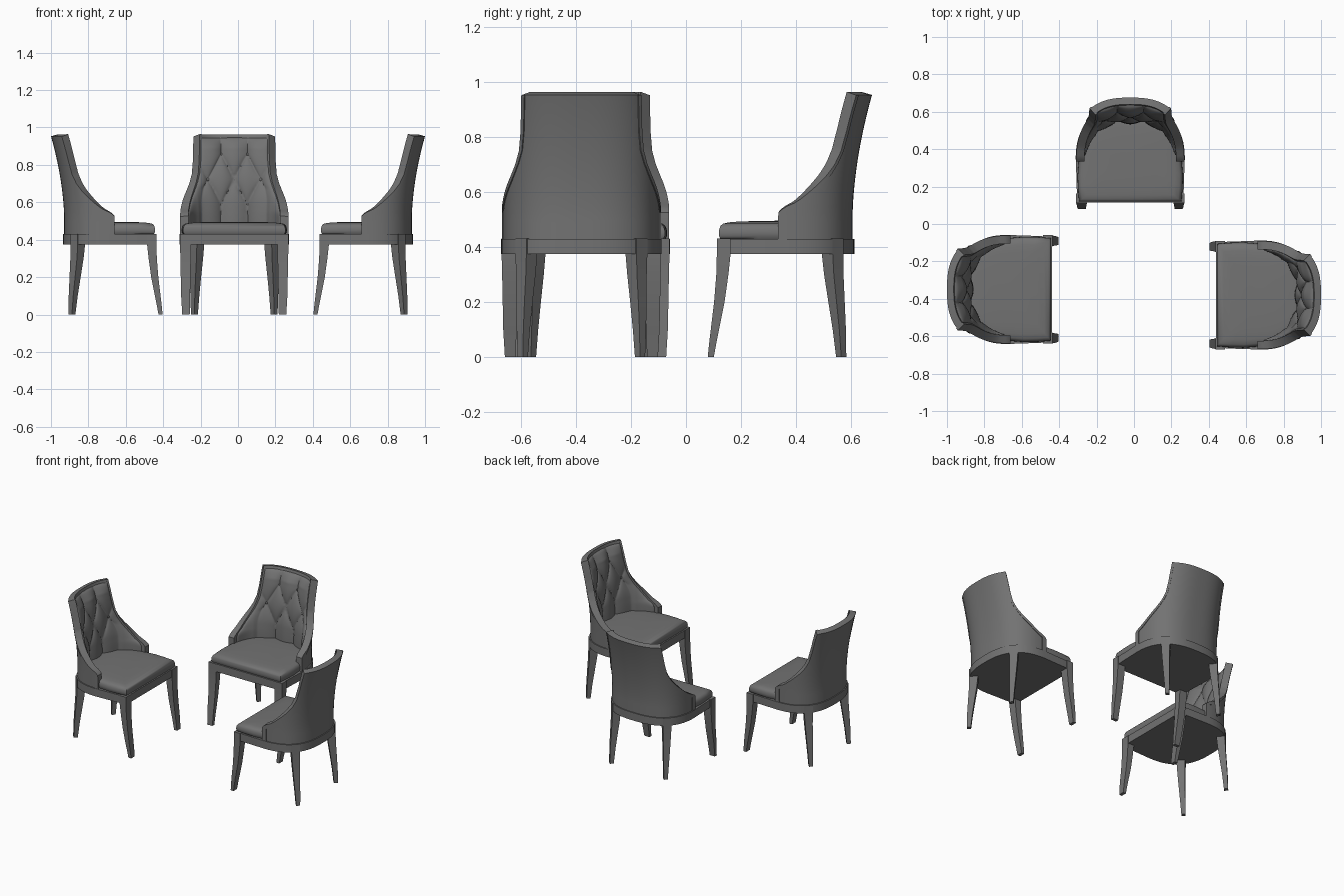
import bpy, bmesh, math
from mathutils import Matrix, Vector

cube = bpy.data.objects.get("Cube")
if cube:
    bpy.data.objects.remove(cube, do_unlink=True)

grey = bpy.data.materials.new("dark grey")
grey.use_nodes = True
COLOUR = (0.17, 0.17, 0.17, 1)
grey.diffuse_color = COLOUR
grey.node_tree.nodes["Principled BSDF"].inputs["Base Color"].default_value = COLOUR

# Position, turn and name of each chair
CHAIRS = [("rear", -0.02, 0.38, 0), ("right", -0.704, -0.35, 90), ("left", 0.704, -0.38, -90)]


def place(name, bm, angle=35):
    """Turn a bmesh into one shaded mesh shared by the three chairs."""
    bmesh.ops.recalc_face_normals(bm, faces=bm.faces)
    mesh = bpy.data.meshes.new(name)
    bm.to_mesh(mesh)
    bm.free()
    mesh.materials.append(grey)
    for i, (label, x, y, turn) in enumerate(CHAIRS):
        ob = bpy.data.objects.new(f"{label}_chair_{name}", mesh)
        bpy.context.collection.objects.link(ob)
        ob.location = (x, y, 0)
        ob.rotation_euler.z = math.radians(turn)
        if i == 0:
            bpy.ops.object.select_all(action="DESELECT")
            ob.select_set(True)
            bpy.context.view_layer.objects.active = ob
            bpy.ops.object.shade_smooth_by_angle(angle=math.radians(angle))


def loft(bm, rings):
    """Join closed rings into a solid; the ends are closed by zipping both halves."""
    rows = [[bm.verts.new(p) for p in ring] for ring in rings]
    m = len(rows[0])
    for a, b in zip(rows, rows[1:]):
        for i in range(m):
            j = (i + 1) % m
            bm.faces.new((a[i], a[j], b[j], b[i]))
    for row in (rows[0], rows[-1]):
        for i in range(m // 2 - 1):
            bm.faces.new((row[i], row[i + 1], row[m - 2 - i], row[m - 1 - i]))


def lerp(table, z):
    if z <= table[0][0]:
        return table[0][1]
    for (z0, a), (z1, b) in zip(table, table[1:]):
        if z <= z1:
            return a + (b - a) * (z - z0) / (z1 - z0)
    return table[-1][1]


# Angle at which the wrap-around back stops, by height
EDGE = [(.43, 0), (.53, 0), (.545, 2), (.565, 9), (.59, 15), (.62, 22), (.66, 31),
        (.70, 38), (.75, 43), (.82, 45), (.96, 46)]
TOP, BASE, POWER = 0.953, 0.43, 0.77


def wrap(deg, z, d=0.0):
    """Point on the curved back, d inward from its outer face."""
    c, s = math.cos(math.radians(deg)), max(0, math.sin(math.radians(deg)))
    h = max(0, z - 0.5) / 0.45
    x = math.copysign((0.285 - d) * abs(c) ** POWER, c)
    y = -0.045 + (0.27 - d) * s ** POWER + 0.07 * h ** 1.8
    return Vector((x, y, z + d * 0.28 * h ** 0.8))


def levels(z0, z1, n):
    return [z0 + (z1 - z0) * i / n for i in range(n + 1)]


def band(a, b, z, outer, inner, n):
    """Closed section between two depths of the back, from angle a to b."""
    angles = levels(a, b, n)
    return ([wrap(t, z, outer) for t in angles]
            + [wrap(t, z, inner(t, z) if callable(inner) else inner) for t in reversed(angles)])


# Back shell
bm = bmesh.new()
loft(bm, [band(lerp(EDGE, z) + 1, 179 - lerp(EDGE, z), z, 0, 0.036, 40) for z in levels(BASE, TOP, 44)])
place("back_shell", bm)

# Raised border along both front edges of the shell
bm = bmesh.new()
for side in (0, 1):
    rings = []
    for z in levels(BASE, TOP, 44):
        a = lerp(EDGE, z)
        b = max(a + 3.5, lerp(EDGE, z + 0.024))
        if side:
            a, b = 180 - a, 180 - b
        rings.append(band(a, b, z, -0.004, 0.04, 5))
    loft(bm, rings)
place("back_border", bm)

# Tufted pad: diamond creases meeting at the buttons
PITCH, ROW_GAP, MIDDLE = 0.14, 0.26, 0.715
PAD_LOW, PAD_HIGH = 0.44, 0.938


def pad_depth(deg, z):
    u = wrap(deg, z, 0.05).x / PITCH
    v = min(0.5, max(-0.5, (z - MIDDLE) / ROW_GAP))
    puff = math.sqrt(abs(math.sin(math.pi * (u + v)) * math.sin(math.pi * (u - v))))
    puff = max(puff, min(1, (abs(u) - 1.1) * 3))
    start = lerp(EDGE, z) + 3
    s = min(1, max(0, (deg - start) / (180 - 2 * start)))
    t = (PAD_HIGH - z) / (PAD_HIGH - PAD_LOW)
    fall = (4 * s * (1 - s)) ** 0.4 * min(1, max(0, t * 8)) ** 0.5
    return 0.032 + fall * (0.014 + 0.026 * puff ** 0.7)


bm = bmesh.new()
loft(bm, [band(lerp(EDGE, z) + 3, 177 - lerp(EDGE, z), z, 0.02, pad_depth, 84)
          for z in levels(PAD_LOW, PAD_HIGH, 64)])
place("tufted_pad", bm, 60)

# Buttons
bm = bmesh.new()
for row, columns in ((0.5, (-0.5, 0.5)), (0, (-1, 0, 1)), (-0.5, (-0.5, 0.5))):
    for col in columns:
        c = abs(col * PITCH / 0.235) ** (1 / POWER)
        deg = math.degrees(math.acos(math.copysign(c, col)))
        spot = wrap(deg, MIDDLE + row * ROW_GAP, 0.046)
        bmesh.ops.create_uvsphere(bm, u_segments=10, v_segments=6, radius=0.009,
                                  matrix=Matrix.Translation(spot) @ Matrix.Diagonal((1, 0.6, 1, 1)))
place("buttons", bm)


def outline(front, half, d, z, scale=1.0):
    """Seat plan: straight front, bowed sides and rounded rear."""
    side = [(half, front), (half + 0.006, front + 0.07), (half + 0.008, front + 0.14)]
    pts = [Vector((x, y, 0)) for x, y in side]
    pts += [wrap(t, 0, d) for t in levels(2, 178, 39)]
    pts += [Vector((-x, y, 0)) for x, y in reversed(side)]
    return [Vector((p.x * scale, -0.02 + (p.y + 0.02) * scale, z)) for p in pts]


# Seat rail
bm = bmesh.new()
loft(bm, [outline(-0.265, 0.28, -0.007, z) for z in (0.375, BASE)])
place("seat_rail", bm)

# Seat cushion
bm = bmesh.new()
PUFF = [(.98, .43), (1, .44), (1.003, .453), (.995, .467), (.975, .478), (.94, .485),
        (.85, .490), (.7, .493), (.4, .495), (.1, .496)]
loft(bm, [outline(-0.26, 0.273, 0.012, z, s) for s, z in PUFF])
place("seat_cushion", bm, 60)


def leg(bm, path, turn):
    """Square sabre leg; path rows are height, centre x, centre y, half sizes."""
    for side in (1, -1):
        rot = Matrix.Rotation(math.radians(turn * side), 3, "Z")
        rings = []
        for z, x, y, hx, hy in path:
            corners = ((-hx, -hy), (hx, -hy), (hx, hy), (-hx, hy))
            rings.append([Vector((x * side, y, z)) + rot @ Vector((a, b, 0)) for a, b in corners])
        loft(bm, rings)


# Front legs sweep forward
bm = bmesh.new()
leg(bm, [(0, .258, -.290, .020, .011), (.05, .259, -.283, .022, .013), (.1, .26, -.275, .024, .015),
         (.2, .26, -.259, .026, .019), (.3, .26, -.248, .028, .022), (.375, .26, -.243, .03, .025),
         (.431, .26, -.243, .03, .025)], 0)
place("front_legs", bm)

# Rear legs sit diagonally and sweep outward
bm = bmesh.new()
leg(bm, [(0, .213, .184, .013, .013), (.1, .211, .177, .017, .017), (.2, .207, .167, .021, .021),
         (.3, .202, .157, .025, .025), (.375, .2, .153, .028, .028), (.431, .2, .153, .028, .028)], 45)
place("rear_legs", bm)
